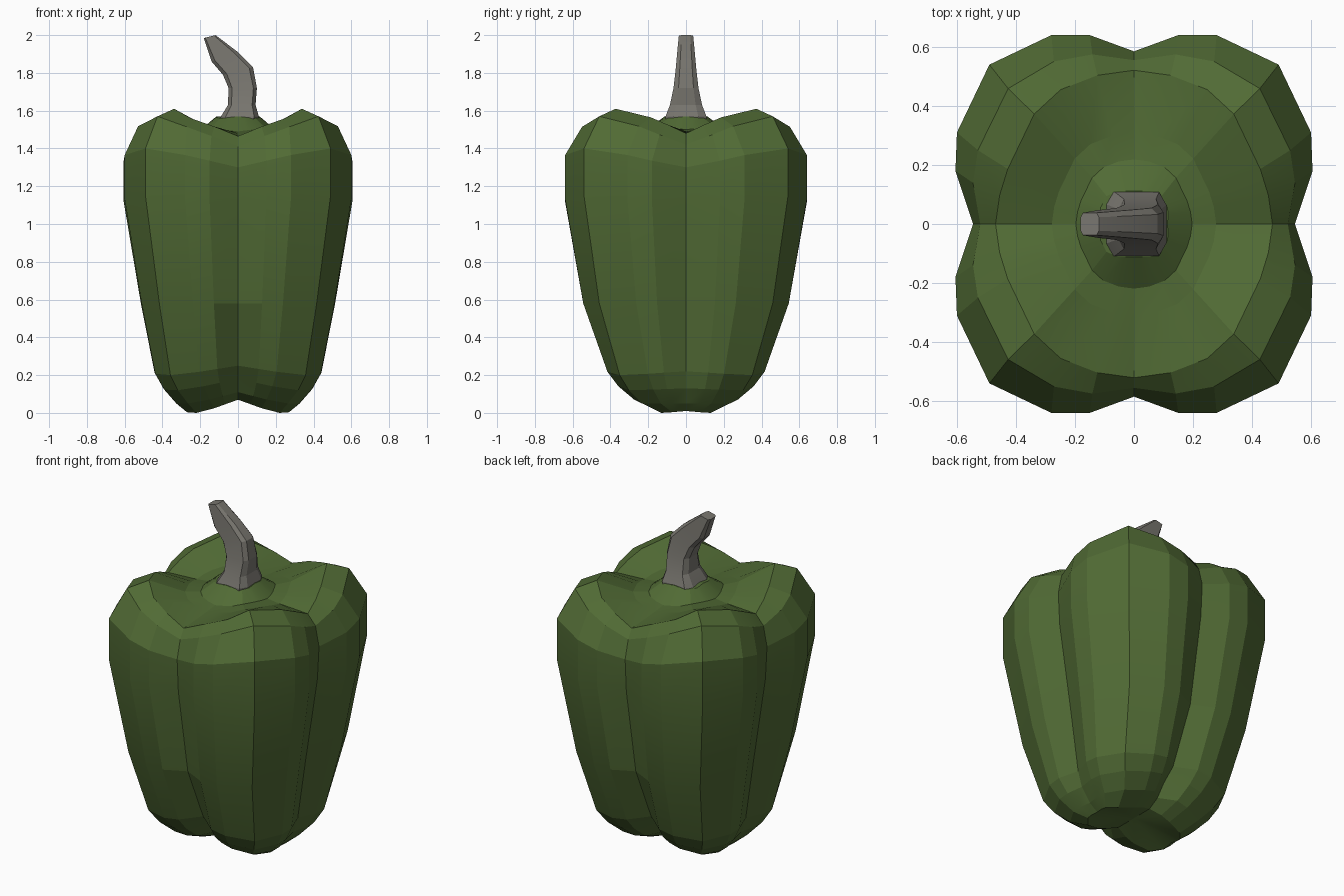
import bpy, math

old = bpy.data.objects.get("Cube")
if old:
    bpy.data.objects.remove(old, do_unlink=True)


def material(name, rgb):
    m = bpy.data.materials.new(name)
    m.use_nodes = True
    m.diffuse_color = (*rgb, 1)
    bsdf = m.node_tree.nodes["Principled BSDF"]
    bsdf.inputs["Base Color"].default_value = (*rgb, 1)
    bsdf.inputs["Roughness"].default_value = 0.7
    return m


def loft(name, rings, mat, start, end):
    """Skin closed rings of equal length and fan the ends to two cap centres."""
    n = len(rings[0])
    verts = [p for ring in rings for p in ring] + [start, end]
    last = (len(rings) - 1) * n
    low, high = len(verts) - 2, len(verts) - 1
    faces = []
    for i in range(n):
        j = (i + 1) % n
        faces.append((j, i, low))
        for a in range(0, last, n):
            faces.append((a + i, a + j, a + n + j, a + n + i))
        faces.append((last + i, last + j, high))
    mesh = bpy.data.meshes.new(name)
    mesh.from_pydata(verts, [], faces)
    mesh.materials.append(mat)
    obj = bpy.data.objects.new(name, mesh)
    bpy.context.collection.objects.link(obj)
    bpy.ops.object.select_all(action="DESELECT")
    obj.select_set(True)
    bpy.context.view_layer.objects.active = obj
    bpy.ops.object.shade_smooth_by_angle(angle=math.radians(11))


green = material("pepper_green", (0.082, 0.146, 0.035))
grey = material("stem_grey", (0.19, 0.182, 0.16))

# One quarter of the outline, from side groove to front groove: lobed and rounded
LOBED = [(0.545, 0), (0.605, 0.18), (0.6, 0.31), (0.49, 0.54),
         (0.28, 0.64), (0.15, 0.64), (0, 0.585)]
ROUND = [(0.68, 0), (0.66, 0.14), (0.62, 0.27), (0.49, 0.54),
         (0.36, 0.66), (0.18, 0.73), (0, 0.755)]
LOBE = [0, 0.35, 0.65, 1, 0.65, 0.35, 0]


def body_ring(sx, sy, roundness, side_depth, front_depth, z_side, z_lobe, z_front):
    quarter = []
    for i, (p, q) in enumerate(zip(LOBED, ROUND)):
        x, y = (a + (b - a) * roundness for a, b in zip(p, q))
        z_groove = z_side if i < 3 else z_front
        z = z_groove + (z_lobe - z_groove) * LOBE[i]
        if i == 0:
            x *= side_depth
        if i == 6:
            y *= front_depth
        quarter.append((x * sx, y * sy, z))
    ring = []
    for mx, my in ((1, 1), (-1, 1), (-1, -1), (1, -1)):
        part = quarter[:-1] if mx * my > 0 else quarter[:0:-1]
        ring += [(mx * x, my * y, z) for x, y, z in part]
    return ring


# Body rings, bottom to top: x scale, y scale, roundness, side and front groove
# factors, then the heights of the side groove, lobe and front groove
BODY = [
    (0.45, 0.24, 0, 1.08, 0.95, 0.01, 0.0, 0.07),
    (0.54, 0.43, 0, 1.08, 0.8, 0.05, 0.05, 0.11),
    (0.65, 0.56, 0, 1.06, 0.78, 0.13, 0.12, 0.18),
    (0.73, 0.65, 0, 1.01, 0.88, 0.22, 0.2, 0.25),
    (0.85, 0.85, 0, 0.98, 0.97, 0.58, 0.58, 0.58),
    (1.0, 1.0, 0, 0.98, 0.98, 1.1, 1.15, 1.1),
    (1.0, 1.0, 0, 1.0, 1.0, 1.3, 1.4, 1.3),
    (0.87, 0.85, 0.4, 1.0, 1.0, 1.42, 1.57, 1.41),
    (0.69, 0.69, 1, 1.0, 1.0, 1.48, 1.61, 1.465),
    (0.41, 0.41, 1, 1.0, 1.0, 1.49, 1.52, 1.48),
    (0.29, 0.29, 1, 1.0, 1.0, 1.5, 1.51, 1.49),
    (0.19, 0.175, 0, 1.1, 1.1, 1.57, 1.56, 1.57),
]
loft("pepper_body", [body_ring(*r) for r in BODY], green, (0, 0, 0.07), (0, 0, 1.57))

# Bent stem: centre x, centre z, half width, half depth, tilt in degrees
STEM = [
    (0.0, 1.54, 0.105, 0.11, 0),
    (0.01, 1.57, 0.1, 0.108, 0),
    (0.02, 1.63, 0.073, 0.085, 0),
    (0.025, 1.72, 0.075, 0.066, 0),
    (0.0, 1.81, 0.082, 0.054, -14),
    (-0.07, 1.885, 0.074, 0.047, -20),
    (-0.15, 1.992, 0.032, 0.038, -14),
]
# Square section with cut corners
SECTION = [(1, -0.6), (1, 0.6), (0.75, 1), (-0.75, 1),
           (-1, 0.6), (-1, -0.6), (-0.75, -1), (0.75, -1)]


def stem_ring(cx, cz, hx, hy, tilt):
    a = math.radians(tilt)
    return [(cx + u * hx * math.cos(a), v * hy, cz - u * hx * math.sin(a))
            for u, v in SECTION]


loft("stem", [stem_ring(*r) for r in STEM], grey, (0, 0, 1.54), (-0.15, 0, 1.992))
